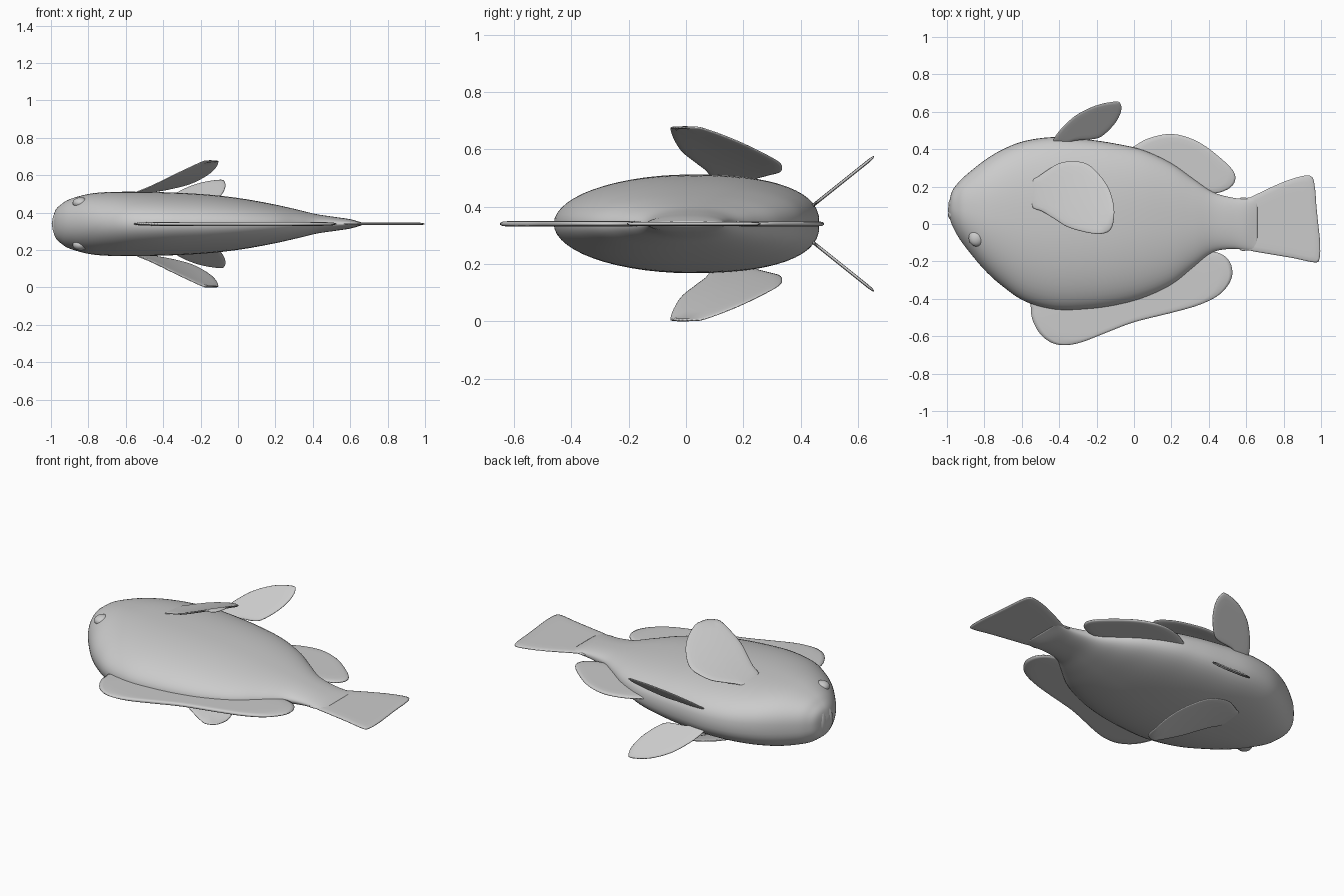
import bpy, bmesh, math
from mathutils import Vector

ZC = 0.34  # mid plane of the fish
mat = bpy.data.materials.new("pale grey")
mat.diffuse_color = (0.6, 0.6, 0.6, 1)


def finish(bm, name):
    bmesh.ops.recalc_face_normals(bm, faces=bm.faces)
    me = bpy.data.meshes.new(name)
    bm.to_mesh(me)
    bm.free()
    for p in me.polygons:
        p.use_smooth = True
    me.materials.append(mat)
    ob = bpy.data.objects.new(name, me)
    bpy.context.collection.objects.link(ob)
    return ob


def spline(rows, closed, n):
    """Catmull-Rom through rows of any dimension."""
    out, m = [], len(rows)
    pick = (lambda i: rows[i % m]) if closed else (lambda i: rows[max(0, min(m - 1, i))])
    for i in range(m if closed else m - 1):
        a, b, c, d = (pick(i + k) for k in (-1, 0, 1, 2))
        for j in range(n):
            t = j / n
            out.append([0.5 * (2 * q + (r - p) * t + (2 * p - 5 * q + 4 * r - s) * t * t
                               + (3 * q - p - 3 * r + s) * t ** 3)
                        for p, q, r, s in zip(a, b, c, d)])
    if not closed:
        out.append(list(rows[-1]))
    return out


# Body: x, belly y, back y, half thickness
BODY = [(-0.99, 0.10, 0.05, 0.03), (-0.975, 0.17, 0.00, 0.075), (-0.945, 0.215, -0.06, 0.105),
        (-0.90, 0.26, -0.125, 0.132), (-0.80, 0.34, -0.245, 0.16), (-0.70, 0.40, -0.335, 0.17),
        (-0.58, 0.445, -0.415, 0.172), (-0.42, 0.465, -0.458, 0.17), (-0.25, 0.452, -0.455, 0.163),
        (-0.10, 0.43, -0.435, 0.151), (0.05, 0.395, -0.395, 0.131), (0.20, 0.325, -0.325, 0.103),
        (0.32, 0.24, -0.23, 0.076), (0.42, 0.172, -0.152, 0.052), (0.52, 0.142, -0.133, 0.037),
        (0.60, 0.134, -0.139, 0.025), (0.66, 0.14, -0.14, 0.008)]
N = 56
bm = bmesh.new()
rings = []
for x, yu, yl, h in spline(BODY, False, 5):
    c, b = (yu + yl) / 2, (yu - yl) / 2
    ring = []
    for k in range(N):
        a = 2 * math.pi * k / N
        co, si = math.cos(a), math.sin(a)
        e = 0.8 if co > 0 else 1.0      # fuller belly, sharper back
        ring.append(bm.verts.new((x, c + b * math.copysign(abs(co) ** e, co),
                                  ZC + h * math.copysign(abs(si) ** e, si))))
    rings.append(ring)
for r, s in zip(rings, rings[1:]):
    for k in range(N):
        bm.faces.new((r[k], r[(k + 1) % N], s[(k + 1) % N], s[k]))
tip = bm.verts.new((-0.996, 0.075, ZC))
for k in range(N):
    bm.faces.new((tip, rings[0][(k + 1) % N], rings[0][k]))
bm.faces.new(rings[-1])
finish(bm, "body")


def fin(name, outline, centre, height=lambda x, y: 0.0, thick=0.008, side=1):
    """Thin rounded fin: outline in the xy plane, lifted by a height rule."""
    bm = bmesh.new()
    pts = spline(outline, True, 4)
    n = len(pts)
    levels = [(1, 0.3), (0.96, 0.75), (0.85, 1), (0.65, 1), (0.4, 1), (0.18, 1)]

    def sheet(sgn):
        loops = []
        for t, f in levels:
            loop = []
            for px, py in pts:
                x, y = centre[0] + (px - centre[0]) * t, centre[1] + (py - centre[1]) * t
                loop.append(bm.verts.new((x, y, ZC + side * height(x, y) + sgn * thick * f)))
            loops.append(loop)
        for r, s in zip(loops, loops[1:]):
            for k in range(n):
                bm.faces.new((r[k], r[(k + 1) % n], s[(k + 1) % n], s[k]))
        bm.faces.new(loops[-1])
        return loops[0]

    up, dn = sheet(1), sheet(-1)
    for k in range(n):
        bm.faces.new((up[k], up[(k + 1) % n], dn[(k + 1) % n], dn[k]))
    return finish(bm, name)


# Flat fins on the mid plane
fin("dorsal_fin", [(-0.53, -0.40), (-0.55, -0.46), (-0.54, -0.52), (-0.50, -0.59), (-0.44, -0.635),
                   (-0.37, -0.648), (-0.28, -0.632), (-0.15, -0.582), (0, -0.525), (0.2, -0.475),
                   (0.35, -0.432), (0.46, -0.375), (0.52, -0.295), (0.52, -0.22), (0.48, -0.168),
                   (0.41, -0.148), (0.33, -0.18), (0.2, -0.28), (0, -0.37), (-0.3, -0.40)],
    (0.05, -0.43), thick=0.010)
fin("anal_fin", [(-0.04, 0.39), (0.0, 0.415), (0.07, 0.455), (0.17, 0.48), (0.26, 0.472), (0.36, 0.43),
                 (0.46, 0.355), (0.53, 0.285), (0.54, 0.23), (0.50, 0.185), (0.41, 0.165),
                 (0.28, 0.22), (0.1, 0.33)], (0.27, 0.34), thick=0.009)
fin("tail_fin", [(0.56, 0.12), (0.62, 0.142), (0.72, 0.19), (0.82, 0.233), (0.91, 0.258), (0.953, 0.25),
                 (0.968, 0.19), (0.975, 0.1), (0.985, 0), (0.995, -0.1), (0.992, -0.185),
                 (0.965, -0.205), (0.85, -0.182), (0.72, -0.16), (0.62, -0.142), (0.56, -0.12)],
    (0.78, 0.01), thick=0.007)

# Paired fins, mirrored across the mid plane
PECTORAL = [(-0.55, 0.22), (-0.51, 0.255), (-0.46, 0.29), (-0.40, 0.325), (-0.33, 0.335), (-0.26, 0.325),
            (-0.20, 0.28), (-0.14, 0.20), (-0.11, 0.11), (-0.107, 0.03), (-0.125, -0.03),
            (-0.17, -0.052), (-0.24, -0.048), (-0.35, -0.018), (-0.43, 0.03), (-0.49, 0.067),
            (-0.55, 0.10)]
PELVIC = [(-0.43, 0.435), (-0.42, 0.47), (-0.37, 0.53), (-0.30, 0.588), (-0.20, 0.635), (-0.10, 0.655),
          (-0.072, 0.643), (-0.07, 0.60), (-0.10, 0.54), (-0.16, 0.478), (-0.21, 0.455),
          (-0.32, 0.445), (-0.39, 0.42)]


def pectoral_height(x, y):
    u = x + 0.53
    return min(0.335, 0.168 + 0.33 * u - (0.1 + 0.5 * u) * (y - 0.14))


for side, tag in ((1, "left"), (-1, "right")):
    fin("pectoral_fin_" + tag, PECTORAL, (-0.30, 0.14), pectoral_height, 0.006, side)
    fin("pelvic_fin_" + tag, PELVIC, (-0.23, 0.53), lambda x, y: 0.07 + 0.8 * (y - 0.45), 0.007, side)


def blob(name, loc, size):
    bm = bmesh.new()
    bmesh.ops.create_uvsphere(bm, u_segments=24, v_segments=14, radius=1)
    for v in bm.verts:
        v.co = Vector(loc) + Vector(a * b for a, b in zip(v.co, size))
    finish(bm, name)


# Eyes and lips
for side, tag in ((1, "left"), (-1, "right")):
    blob("eye_" + tag, (-0.842, -0.075, ZC + side * 0.112), (0.042, 0.045, 0.03))
blob("belly_side_lip", (-0.968, 0.108, ZC), (0.024, 0.032, 0.07))
blob("back_side_lip", (-0.968, 0.048, ZC), (0.026, 0.028, 0.065))
